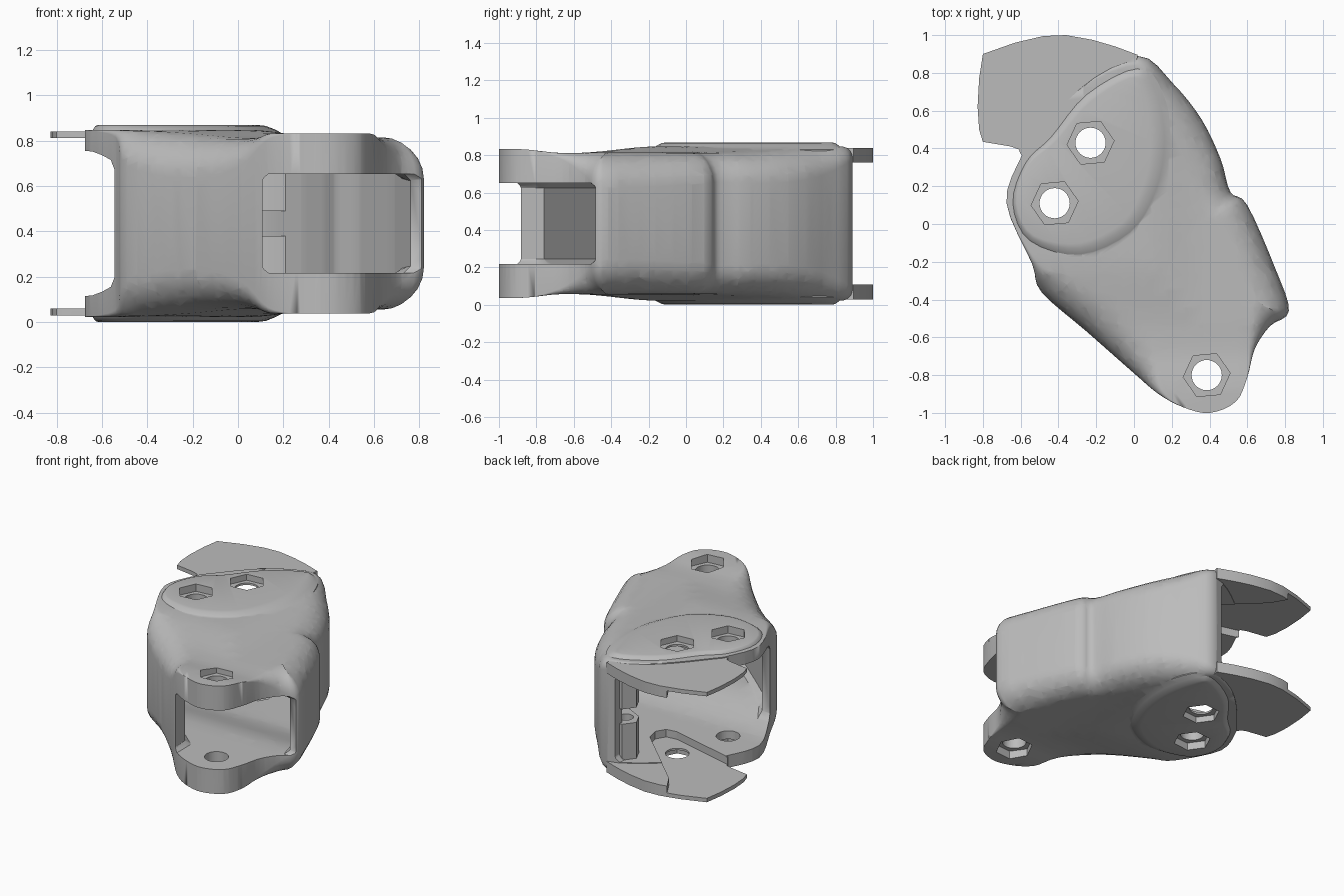
import bpy, bmesh, math
from mathutils import Vector

MID = 0.435  # mirror height of the whole part

cube = bpy.data.objects.get("Cube")
if cube:
    bpy.data.objects.remove(cube, do_unlink=True)

grey = bpy.data.materials.new("plain_grey")
grey.use_nodes = True
grey.diffuse_color = (0.5, 0.5, 0.5, 1)
grey.node_tree.nodes["Principled BSDF"].inputs["Base Color"].default_value = (0.5, 0.5, 0.5, 1)


def smooth_loop(points, steps=4):
    """Closed Catmull-Rom curve through points of three values each."""
    pts = [Vector(p) for p in points]
    n, out = len(pts), []
    for i in range(n):
        a, b, c, d = (pts[(i + k) % n] for k in (-1, 0, 1, 2))
        for s in range(steps):
            t = s / steps
            out.append(0.5 * (2 * b + (c - a) * t + (2 * a - 5 * b + 4 * c - d) * t ** 2
                              + (3 * b - a - 3 * c + d) * t ** 3))
    return out


def inset(loop, i, amount, reach=1):
    """Point i of a counter-clockwise loop, moved inward; reach evens out the direction."""
    n = len(loop)
    edge = loop[(i + reach) % n] - loop[(i - reach) % n]
    normal = Vector((-edge.y, edge.x)).normalized()
    return loop[i].xy + normal * amount


def loft(name, layers, profile=None):
    """Join stacked rings; profile(x, y) optionally scales the height about MID."""
    bm = bmesh.new()
    rings = [[bm.verts.new(p) for p in layer] for layer in layers]
    n = len(rings[0])
    for low, high in zip(rings, rings[1:]):
        for i in range(n):
            j = (i + 1) % n
            bm.faces.new((low[i], low[j], high[j], high[i]))
    bm.faces.new(rings[0][::-1])
    bm.faces.new(rings[-1])
    bmesh.ops.remove_doubles(bm, verts=bm.verts, dist=0.0008)
    bmesh.ops.triangulate(bm, faces=bm.faces)
    if profile:
        for axis in (Vector((1, 0, 0)), Vector((0, 1, 0))):
            for k in range(-10, 11):
                bmesh.ops.bisect_plane(bm, geom=bm.verts[:] + bm.edges[:] + bm.faces[:],
                                       plane_co=axis * (k * 0.09 + 0.005), plane_no=axis)
        for v in bm.verts:
            v.co.z = MID + (v.co.z - MID) * profile(v.co.x, v.co.y)
        bmesh.ops.triangulate(bm, faces=bm.faces)
    bmesh.ops.recalc_face_normals(bm, faces=bm.faces)
    mesh = bpy.data.meshes.new(name)
    bm.to_mesh(mesh)
    bm.free()
    ob = bpy.data.objects.new(name, mesh)
    bpy.context.collection.objects.link(ob)
    mesh.materials.append(grey)
    return ob


def prism(name, points, z0, z1):
    return loft(name, [[(p[0], p[1], z) for p in points] for z in (z0, z1)])


def ngon(center, radius, sides, turn=0.0):
    return [(center[0] + radius * math.cos(turn + math.tau * i / sides),
             center[1] + radius * math.sin(turn + math.tau * i / sides)) for i in range(sides)]


def boolean(target, tool, operation):
    """Apply a boolean and discard the tool."""
    tool.hide_render = True
    bpy.context.view_layer.objects.active = target
    mod = target.modifiers.new("cut", 'BOOLEAN')
    mod.object, mod.operation, mod.solver = tool, operation, 'EXACT'
    bpy.ops.object.modifier_apply(modifier=mod.name)
    bpy.data.objects.remove(tool, do_unlink=True)


def blend(x, x0, x1, a, b):
    t = min(1, max(0, (x - x0) / (x1 - x0)))
    return a + (b - a) * t * t * (3 - 2 * t)


def body_profile(x, y):
    along = blend(y, -0.6, -0.15, 0.915, 1)
    across = blend(x, 0.05, 0.38, 1, 0.92)
    return min(along, across) + blend(y, -0.65, -0.9, 0, 0.05)


def cavity_profile(x, y):
    return blend(y, -0.45, 0.05, 0.68, 1)


# Housing: outline points carry the edge rounding as third value
outline = smooth_loop([
    (0.40, -1.0, 0), (0.54, -0.94, 0), (0.60, -0.81, 0), (0.64, -0.66, 0.04),
    (0.72, -0.54, 0.13), (0.82, -0.46, 0.2), (0.75, -0.24, 0.2), (0.60, 0.10, 0.18),
    (0.51, 0.17, 0.17), (0.46, 0.34, 0.18), (0.36, 0.55, 0.17), (0.21, 0.74, 0.14),
    (0.02, 0.89, 0.06), (-0.28, 0.72, 0), (-0.53, 0.45, 0), (-0.60, 0.35, 0),
    (-0.675, 0.11, 0), (-0.54, -0.21, 0.03), (-0.49, -0.36, 0.15), (-0.25, -0.57, 0.19),
    (0.0, -0.79, 0.15), (0.13, -0.90, 0.03), (0.26, -0.97, 0)])
top, layers = 0.412, []
for side in (-1, 1):
    angles = [math.pi / 2 * k / 6 for k in range(7)]
    for a in (angles[::-1] if side < 0 else angles):
        layers.append([(*inset(outline, i, max(p.z, 0) * (1 - math.cos(a)), 3),
                        MID + side * (top - max(p.z, 0) * (1 - math.sin(a))))
                       for i, p in enumerate(outline)])
housing = loft("housing", layers, body_profile)

# Raised pads on both outer faces: third value is the width of the sloping border
pad = smooth_loop([(-0.65, 0.11, 0.03), (-0.56, -0.10, 0.05), (-0.28, -0.19, 0.09),
                   (0.0, -0.07, 0.1), (0.15, 0.16, 0.11), (0.20, 0.44, 0.11), (0.15, 0.70, 0.1),
                   (0.02, 0.84, 0.06), (-0.26, 0.70, 0.06), (-0.45, 0.47, 0.05),
                   (-0.58, 0.33, 0.03)])
for side in (-1, 1):
    rings = [[(*inset(pad, i, d * p.z), MID + side * h) for i, p in enumerate(pad)]
             for d, h in ((0, 0.37), (0, 0.395), (0.35, 0.415), (0.7, 0.43), (1, 0.434))]
    boolean(housing, loft("pad", rings), 'UNION')

# Tabs at the back
tab = [(-0.5, 0.3), (-0.60, 0.37), (-0.61, 0.395), (-0.65, 0.41), (-0.80, 0.435), (-0.82, 0.50),
       (-0.828, 0.62), (-0.82, 0.77), (-0.80, 0.90), (-0.63, 0.96), (-0.48, 0.995),
       (-0.36, 1.0), (-0.22, 0.975), (-0.1, 0.94), (0.02, 0.895), (0.0, 0.78), (-0.29, 0.69),
       (-0.47, 0.46)]
for side in (-1, 1):
    boolean(housing, prism("tab", tab, MID + side * 0.325, MID + side * 0.405), 'UNION')

# Hollow inside, open at the lug end and at the tab end
cavity = [(0.10, -0.76), (0.12, -1.1), (0.95, -1.1), (0.95, -0.49), (0.76, -0.48),
          (0.69, -0.25), (0.53, 0.06), (0.43, 0.15), (0.38, 0.31), (0.28, 0.51),
          (0.14, 0.68), (-0.04, 0.80), (-0.02, 1.1), (-1, 1.1), (-1, -0.2),
          (-0.48, -0.2), (-0.42, -0.32)]
cavity = [Vector(p) for p in cavity]
rings = [[(*inset(cavity, i, d), MID + h) for i in range(len(cavity))]
         for d, h in ((0.04, -0.32), (0, -0.28), (0, 0.28), (0.04, 0.32))]
boolean(housing, loft("cavity_cutter", rings, cavity_profile), 'DIFFERENCE')

# Fan-shaped recess that thins the tabs from the inside
recess = [(0.0, 0.42), (0.02, 0.33), (-0.02, 0.26), (-0.10, 0.25), (-0.62, 0.385),
          (-1.0, 0.40), (-1.0, 1.1), (-0.60, 1.1), (-0.47, 0.87)]
boolean(housing, prism("recess_cutter", recess, MID - 0.376, MID + 0.376), 'DIFFERENCE')

# Bolt holes with hexagonal pockets on both faces
for center, depth in (((-0.23, 0.43), 0.39), ((-0.42, 0.11), 0.38), ((0.385, -0.80), 0.34)):
    boolean(housing, prism("hole_cutter", ngon(center, 0.08, 32), -0.1, 1), 'DIFFERENCE')
    for side in (-1, 1):
        hexagon = ngon(center, 0.125, 6, 0.09)
        boolean(housing, prism("pocket_cutter", hexagon, MID + side * depth, MID + side * 0.6),
                'DIFFERENCE')

# Pair of inner bosses on the long wall, with a gap between them
parts = [housing]
footprint = [(-0.12, 0.75), (-0.08, 0.66), (0.04, 0.60), (0.17, 0.59), (0.25, 0.60),
             (0.18, 0.68), (0.02, 0.83), (-0.06, 0.83)]
for label, z0, z1 in (("lower", 0.10, 0.38), ("upper", 0.49, 0.77)):
    boss = prism(label + "_boss", footprint, z0, z1)
    drill = prism("boss_hole_cutter", ngon((-0.015, 0.72), 0.05, 24), 0, 1)
    boolean(boss, drill, 'DIFFERENCE')
    parts.append(boss)

# Smooth shading with sharp edges kept
bpy.ops.object.select_all(action='DESELECT')
for ob in parts:
    ob.select_set(True)
bpy.context.view_layer.objects.active = housing
bpy.ops.object.shade_smooth_by_angle(angle=math.radians(32))
